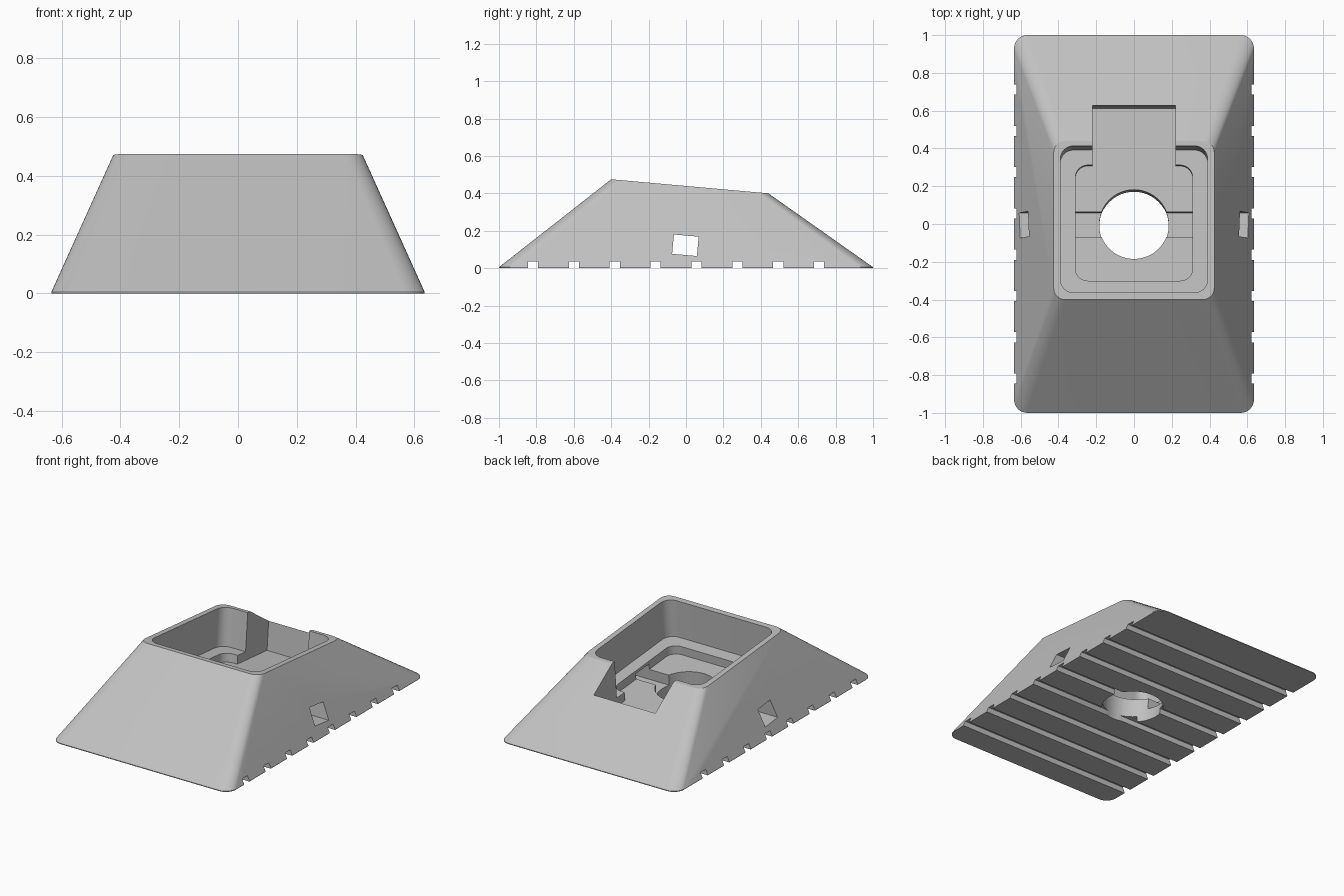
import bpy, bmesh, math
from mathutils import Matrix, Vector

if "Cube" in bpy.data.objects:
    bpy.data.objects.remove(bpy.data.objects["Cube"], do_unlink=True)

SEG = 8
SLOPE = 0.075 / 0.84            # fall of the top plane towards the back
TILT = math.atan(SLOPE)
TOP_Z = 0.475 - SLOPE * 0.4     # height of the top plane at y = 0
MID = 0.025                     # centre of the recesses along the tilted plane
FRAME = Matrix.Translation((0, 0, TOP_Z)) @ Matrix.Rotation(-TILT, 4, 'X')

grey = bpy.data.materials.new("light_grey")
grey.use_nodes = True
colour = (0.53, 0.53, 0.53, 1)
grey.diffuse_color = colour
grey.node_tree.nodes["Principled BSDF"].inputs["Base Color"].default_value = colour


def rounded(hx, y0, y1, r):
    """Counter-clockwise rounded rectangle, starting at the back +x corner."""
    pts = []
    corners = [(hx - r, y1 - r), (r - hx, y1 - r), (r - hx, y0 + r), (hx - r, y0 + r)]
    for k, (cx, cy) in enumerate(corners):
        for i in range(SEG + 1):
            a = math.pi / 2 * (k + i / SEG)
            pts.append((cx + r * math.cos(a), cy + r * math.sin(a)))
    return pts


def finish(name, bm):
    bmesh.ops.recalc_face_normals(bm, faces=bm.faces[:])
    mesh = bpy.data.meshes.new(name)
    bm.to_mesh(mesh)
    bm.free()
    mesh.materials.append(grey)
    obj = bpy.data.objects.new(name, mesh)
    bpy.context.collection.objects.link(obj)
    return obj


def loft(name, rings, matrix=Matrix()):
    """Skin matching rings; long twisted sides are split on a chosen diagonal."""
    bm = bmesh.new()
    loops = [[bm.verts.new(matrix @ Vector(p)) for p in ring] for ring in rings]
    n = len(loops[0])
    for lo, hi in zip(loops, loops[1:]):
        for i in range(n):
            j = (i + 1) % n
            a, b, c, d = lo[i], lo[j], hi[j], hi[i]
            if i == 2 * SEG + 1:            # left-hand flank
                bm.faces.new((a, b, c))
                bm.faces.new((a, c, d))
            elif i == n - 1:                # right-hand flank
                bm.faces.new((a, b, d))
                bm.faces.new((b, c, d))
            else:
                bm.faces.new((a, b, c, d))
    bm.faces.new(loops[0])
    bm.faces.new(loops[-1])
    return finish(name, bm)


def at(pts, z):
    return [(x, y, z) for x, y in pts]


def recess(name, hx, y0, y1, r, depth):
    ring = rounded(hx, y0, y1, r)
    return loft(name, [at(ring, -depth), at(ring, 0.2)], FRAME)


def box(name, size, centre, matrix=Matrix()):
    bm = bmesh.new()
    bmesh.ops.create_cube(bm, size=1)
    bm.transform(matrix @ Matrix.Translation(centre) @ Matrix.Diagonal((*size, 1)))
    return finish(name, bm)


# Tapered body with a thin lip at the ground and a tilted top
base = rounded(0.635, -1, 1, 0.07)
top = rounded(0.425, -0.4, 0.44, 0.06)
body = loft("tapered_base", [at(base, 0), at(base, 0.005),
                             [(x, y, TOP_Z - SLOPE * y) for x, y in top]])

# Stepped recess, rear slot, centre hole and cross channel
cutters = [
    recess("pocket_cutter", 0.39, MID - 0.39, MID + 0.39, 0.07, 0.245),
    recess("inner_recess_cutter", 0.31, MID - 0.305, MID + 0.31, 0.065, 0.3),
    box("rear_slot_cutter", (0.44, 0.54, 0.5), (0, 0.37, -0.05), FRAME),
    box("channel_cutter", (1.6, 0.133, 0.104), (0, MID, -0.316), FRAME),
]
bm = bmesh.new()
bmesh.ops.create_cone(bm, cap_ends=True, segments=64, radius1=0.184, radius2=0.184, depth=0.6)
bm.transform(FRAME @ Matrix.Translation((0, MID, -0.35)))
cutters.append(finish("centre_hole_cutter", bm))

# Drainage grooves across the underside
for i in range(8):
    cutters.append(box("groove_cutter", (1.6, 0.054, 0.07), (0, -0.818 + 0.2185 * i, 0)))

bpy.context.view_layer.objects.active = body
for cutter in cutters:
    cutter.hide_render = True
    mod = body.modifiers.new("cut", 'BOOLEAN')
    mod.operation = 'DIFFERENCE'
    mod.solver = 'EXACT'
    mod.object = cutter
    bpy.ops.object.modifier_apply(modifier=mod.name)
    bpy.data.objects.remove(cutter, do_unlink=True)

# Smooth round corners, crisp edges
bpy.ops.object.select_all(action='DESELECT')
body.select_set(True)
bpy.ops.object.shade_smooth_by_angle(angle=math.radians(20))
